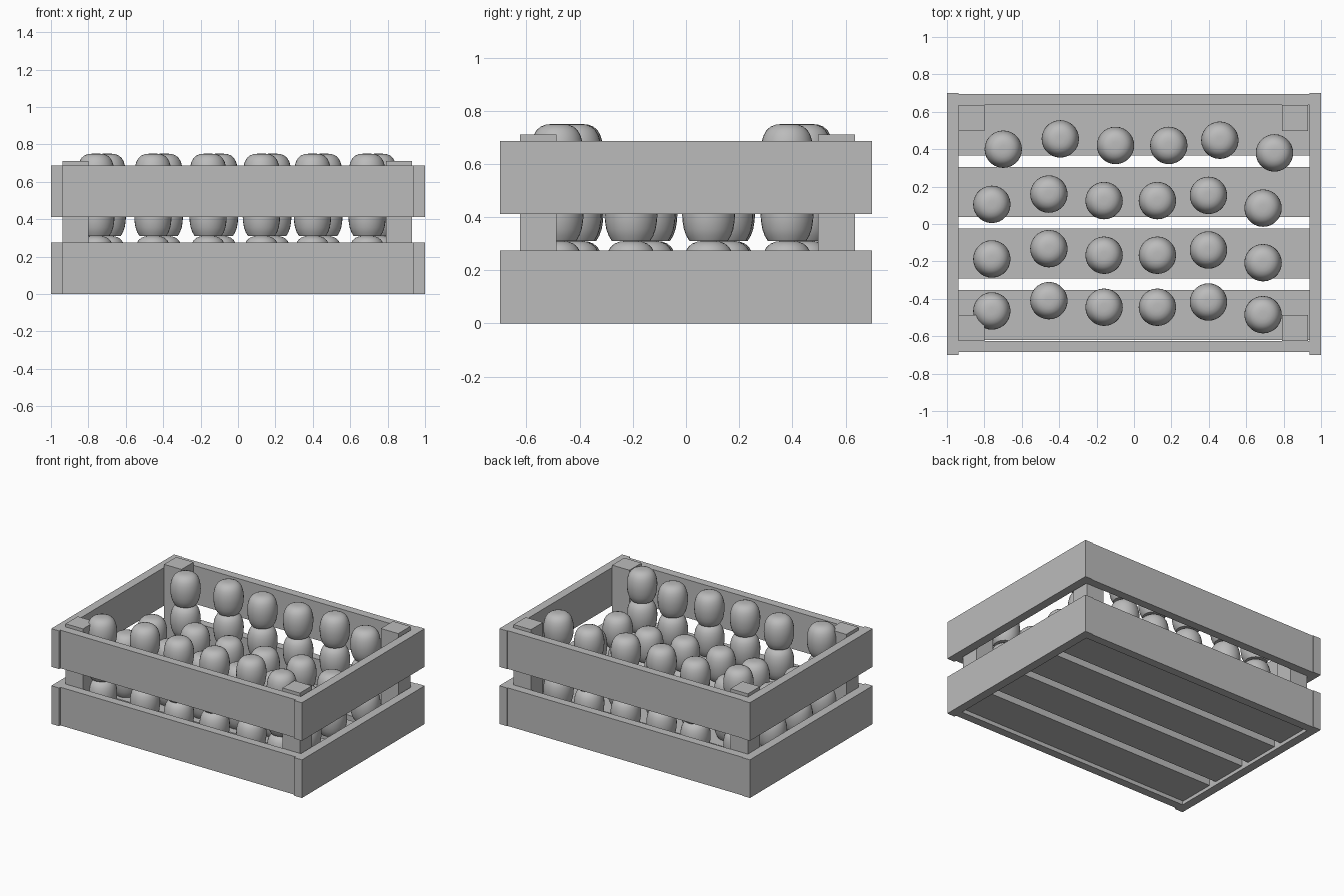
import bpy, math

if "Cube" in bpy.data.objects:
    bpy.data.objects.remove(bpy.data.objects["Cube"])

grey = bpy.data.materials.new("plain grey")
grey.diffuse_color = (0.5, 0.5, 0.5, 1)
grey.use_nodes = True
grey.node_tree.nodes["Principled BSDF"].inputs["Base Color"].default_value = grey.diffuse_color


def box(name, x0, x1, y0, y1, z0, z1):
    v = [(x, y, z) for x in (x0, x1) for y in (y0, y1) for z in (z0, z1)]
    f = [(0, 1, 3, 2), (4, 6, 7, 5), (0, 4, 5, 1), (2, 3, 7, 6), (0, 2, 6, 4), (1, 5, 7, 3)]
    me = bpy.data.meshes.new(name)
    me.from_pydata(v, [], f)
    me.materials.append(grey)
    ob = bpy.data.objects.new(name, me)
    bpy.context.collection.objects.link(ob)
    return ob


# Crate walls: two tiers of boards
for tier, z0 in (("lower", 0.0), ("upper", 0.412)):
    z1 = z0 + 0.275
    box(tier + "_left_board", -1, -0.938, -0.7, 0.7, z0, z1)
    box(tier + "_right_board", 0.938, 1, -0.7, 0.7, z0, z1)
    box(tier + "_front_board", -0.938, 0.938, -0.685, -0.625, z0, z1)
    box(tier + "_back_board", -0.938, 0.938, 0.635, 0.695, z0, z1)

# Corner posts
for xn, x0 in (("left", -0.938), ("right", 0.792)):
    for yn, y0 in (("front", -0.625), ("back", 0.497)):
        box(yn + "_" + xn + "_post", x0, x0 + 0.139, y0, y0 + 0.138, 0.085, 0.71)

# Floor slats
for i in range(4):
    y0 = -0.62 + i * 0.329
    box("floor_slat", -0.938, 0.938, y0, y0 + 0.268, 0.025, 0.09)

# Fruit: turned profile with a flattened top and bottom
prof = [(0.072, 0), (0.084, 0.02), (0.093, 0.045), (0.098, 0.075), (0.1, 0.105),
        (0.099, 0.13), (0.095, 0.155), (0.088, 0.178), (0.077, 0.197),
        (0.062, 0.21), (0.042, 0.218), (0.02, 0.22)]
N = 28
verts, faces = [], []
for r, z in prof:
    for k in range(N):
        a = 2 * math.pi * k / N
        verts.append((r * math.cos(a), r * math.sin(a), z))
for j in range(len(prof) - 1):
    for k in range(N):
        k2 = (k + 1) % N
        faces.append((j * N + k, j * N + k2, (j + 1) * N + k2, (j + 1) * N + k))
faces.append(tuple(range(N))[::-1])
faces.append(tuple(range((len(prof) - 1) * N, len(prof) * N)))
fruit = bpy.data.meshes.new("fruit")
fruit.from_pydata(verts, [], faces)
fruit.materials.append(grey)
fruit.shade_smooth()
fruit.set_sharp_from_angle(angle=math.radians(50))

# Stacks: outer rows three high, inner rows two high
col_x = (-0.76, -0.455, -0.16, 0.125, 0.398, 0.69)
col_y = (-0.025, 0.03, -0.005, -0.005, 0.023, -0.045)
rows = ((-0.44, 0, 3), (-0.162, 0, 2), (0.13, 0, 2), (0.425, 0.061, 3))
for y, dx, layers in rows:
    for cx, cy in zip(col_x, col_y):
        for n in range(layers):
            ob = bpy.data.objects.new("fruit", fruit)
            ob.location = (cx + dx, y + cy, 0.09 + 0.22 * n)
            bpy.context.collection.objects.link(ob)
